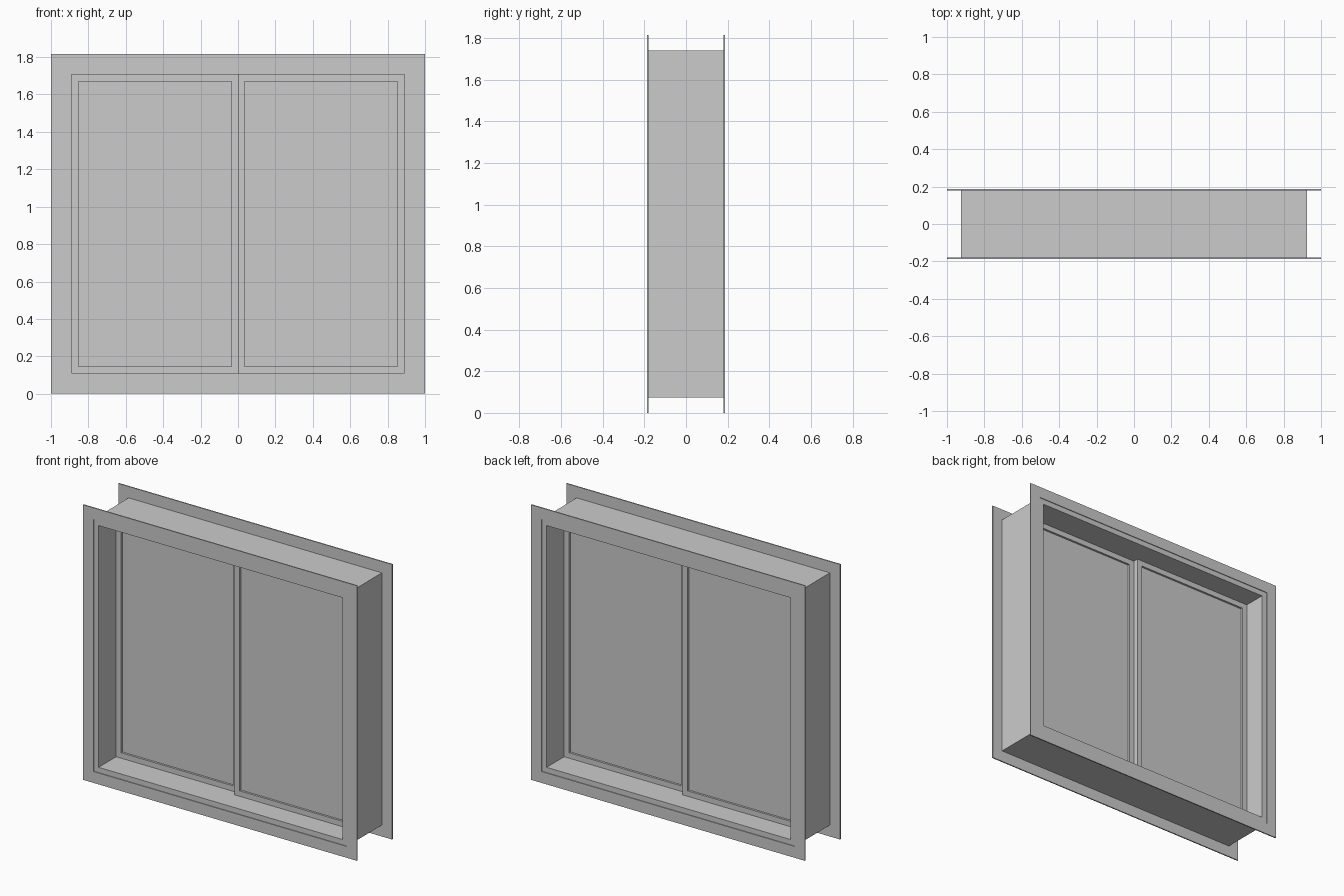
import bpy, bmesh

if "Cube" in bpy.data.objects:
    bpy.data.objects.remove(bpy.data.objects["Cube"])


def frame(name, x0, x1, z0, z1, w, y0, y1):
    """Rectangular ring in the XZ plane with mitred corners, from y0 to y1."""
    bm = bmesh.new()

    def loop(inset, y):
        a, b, c, d = x0 + inset, x1 - inset, z0 + inset, z1 - inset
        return [bm.verts.new((x, y, z)) for x, z in ((a, c), (b, c), (b, d), (a, d))]

    loops = [loop(0, y0), loop(w, y0), loop(w, y1), loop(0, y1)]
    for i in range(4):
        p, q = loops[i], loops[(i + 1) % 4]
        for k in range(4):
            n = (k + 1) % 4
            bm.faces.new((p[k], p[n], q[n], q[k]))
    bmesh.ops.recalc_face_normals(bm, faces=bm.faces)
    return finish(bm, name)


def box(name, x0, x1, y0, y1, z0, z1):
    bm = bmesh.new()
    bmesh.ops.create_cube(bm, size=1)
    for v in bm.verts:
        v.co = (x0 + (v.co.x + .5) * (x1 - x0),
                y0 + (v.co.y + .5) * (y1 - y0),
                z0 + (v.co.z + .5) * (z1 - z0))
    return finish(bm, name)


def finish(bm, name):
    mesh = bpy.data.meshes.new(name)
    bm.to_mesh(mesh)
    bm.free()
    ob = bpy.data.objects.new(name, mesh)
    bpy.context.collection.objects.link(ob)
    return ob


H = 1.816          # overall height
TRIM = 0.075       # casing width
JAMB = 0.035       # jamb board thickness
STILE = 0.036      # sash member width
SASH = 0.035       # sash depth
HALF = 0.188       # half of overall depth

# Jamb box lining the wall opening
frame("window_jamb", -1 + TRIM, 1 - TRIM, TRIM, H - TRIM, JAMB, -HALF + .005, HALF - .005)

# Thin casing on both wall faces, standing slightly proud of the jamb
frame("front_casing", -1, 1, 0, H, TRIM, -HALF, -HALF + .008)
frame("back_casing", -1, 1, 0, H, TRIM, HALF - .008, HALF)

# Two sliding sashes on neighbouring tracks, each with a centred pane
inset = TRIM + JAMB
z0, z1 = inset, H - inset
for side, xa, xb, ya in (("right", 0, 1 - inset, -SASH), ("left", -1 + inset, 0, 0)):
    frame(side + "_sash", xa, xb, z0, z1, STILE, ya, ya + SASH)
    mid = ya + SASH / 2
    box(side + "_glass_pane", xa + STILE, xb - STILE, mid - .004, mid + .004,
        z0 + STILE, z1 - STILE)
